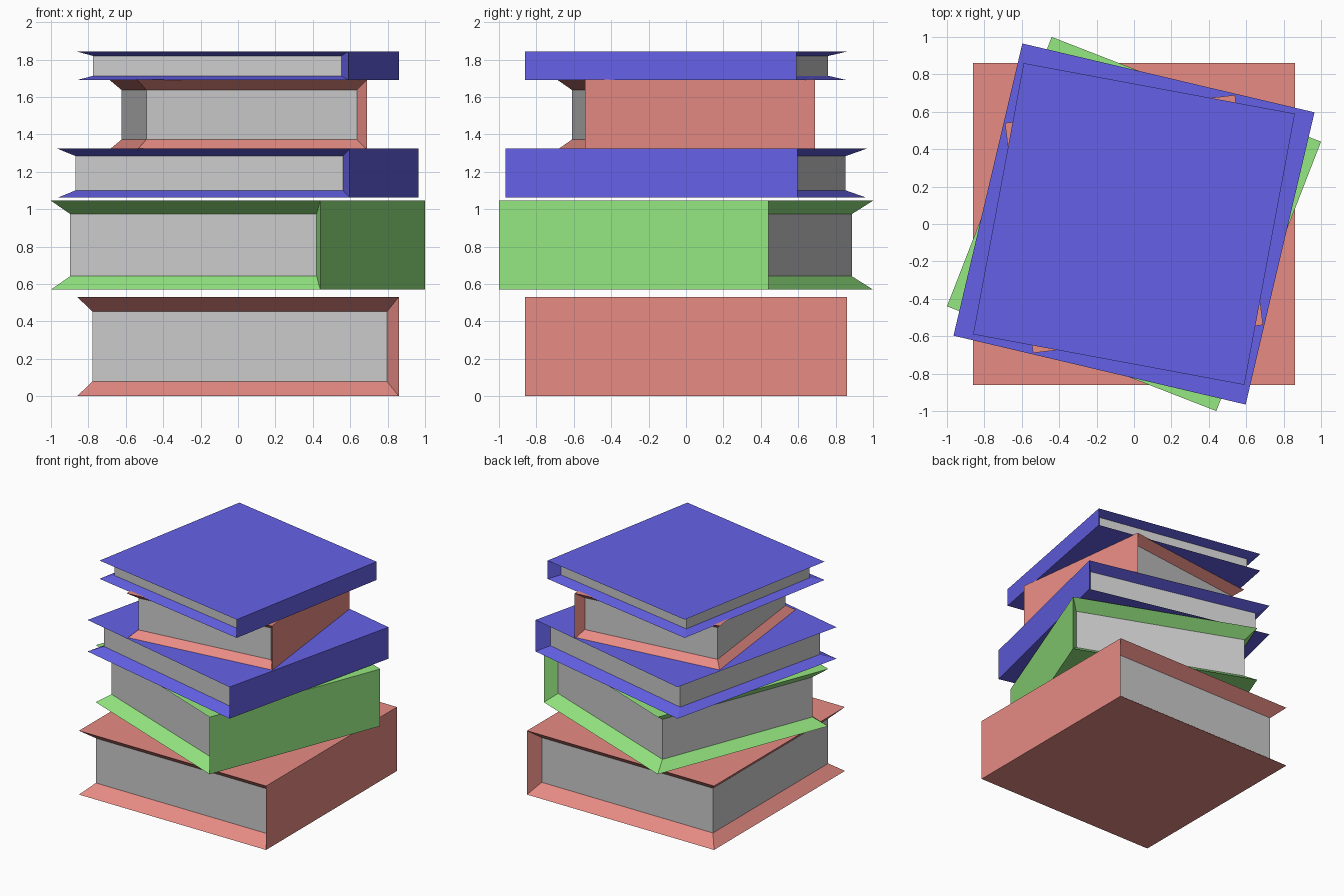
import bpy, bmesh
from math import radians

if "Cube" in bpy.data.objects:
    bpy.data.objects.remove(bpy.data.objects["Cube"])


def make_material(name, rgb):
    mat = bpy.data.materials.new(name)
    mat.diffuse_color = (*rgb, 1)
    mat.use_nodes = True
    mat.node_tree.nodes["Principled BSDF"].inputs["Base Color"].default_value = mat.diffuse_color
    return mat


RED = make_material("red_cover", (0.80, 0.26, 0.23))
GREEN = make_material("green_cover", (0.30, 0.80, 0.22))
BLUE = make_material("blue_cover", (0.13, 0.12, 0.80))
PAPER = make_material("paper", (0.70, 0.70, 0.70))


def make_book(name, width, z0, z1, angle, cover):
    """Unit cube with a spine on +x; the other three sides sink in as pages."""
    bm = bmesh.new()
    bmesh.ops.create_cube(bm, size=1)
    bm.normal_update()
    pages = [f for f in bm.faces if abs(f.normal.y) > 0.5 or f.normal.x < -0.5]
    bmesh.ops.inset_region(bm, faces=pages, thickness=0.05, use_boundary=True)

    # bevelled cover rims lead in to the page block
    for v in {v for f in pages for v in f.verts}:
        v.co.x = 0.463 if v.co.x > 0 else -0.452
        v.co.y = 0.44 if v.co.y > 0 else -0.44
        v.co.z = 0.35 if v.co.z > 0 else -0.35
    for f in pages:
        f.material_index = 1
    bmesh.ops.recalc_face_normals(bm, faces=bm.faces[:])

    mesh = bpy.data.meshes.new(name)
    bm.to_mesh(mesh)
    bm.free()
    mesh.materials.append(cover)
    mesh.materials.append(PAPER)
    obj = bpy.data.objects.new(name, mesh)
    obj.scale = (width, width, z1 - z0)
    obj.location.z = (z0 + z1) / 2
    obj.rotation_euler.z = radians(angle)
    bpy.context.collection.objects.link(obj)


# stack from bottom to top: width, bottom, top, twist
make_book("bottom_book", 1.72, 0.0, 0.531, 0, RED)
make_book("second_book", 1.545, 0.57, 1.045, -21.25, GREEN)
make_book("third_book", 1.605, 1.061, 1.323, -13.26, BLUE)
make_book("fourth_book", 1.239, 1.316, 1.693, 6.95, RED)
make_book("top_book", 1.475, 1.69, 1.842, -10.55, BLUE)
